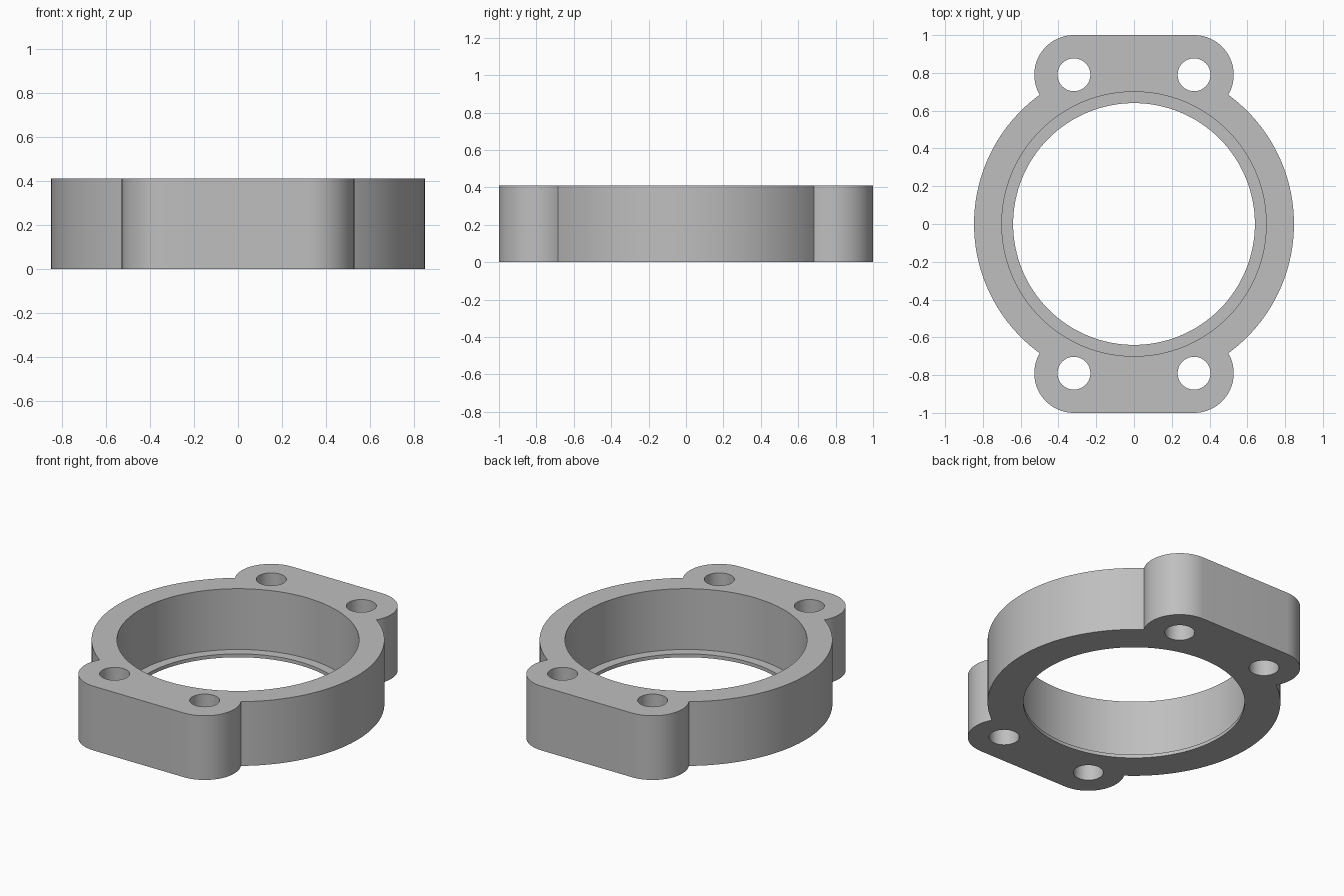
import bpy, bmesh, math

cube = bpy.data.objects.get("Cube")
if cube:
    bpy.data.objects.remove(cube, do_unlink=True)

HEIGHT, LIP = 0.41, 0.022
RING_R, BORE_R, LIP_R = 0.847, 0.70, 0.64
EAR_X, EAR_Y, EAR_R, HOLE_R = 0.318, 0.79, 0.21, 0.087

grey = bpy.data.materials.new("plain grey")
grey.use_nodes = True
colour = (0.52, 0.52, 0.52, 1)
grey.diffuse_color = colour
grey.node_tree.nodes["Principled BSDF"].inputs["Base Color"].default_value = colour


def arc(cx, cy, r, start, end, steps):
    angles = [start + (end - start) * i / steps for i in range(steps + 1)]
    return [(cx + r * math.cos(a), cy + r * math.sin(a)) for a in angles]


def circle(cx, cy, r, steps):
    return arc(cx, cy, r, 0, math.tau, steps)[:-1]


def add_stack(bm, sections):
    """Closed solid through matching loops, each given as (points, z)."""
    loops = [[bm.verts.new((x, y, z)) for x, y in pts] for pts, z in sections]
    for low, high in zip(loops, loops[1:]):
        for i in range(len(low)):
            j = (i + 1) % len(low)
            bm.faces.new((low[i], low[j], high[j], high[i]))
    bm.faces.new(loops[0][::-1])
    bm.faces.new(loops[-1])


def finish(name, bm):
    bmesh.ops.recalc_face_normals(bm, faces=bm.faces)
    mesh = bpy.data.meshes.new(name)
    bm.to_mesh(mesh)
    bm.free()
    mesh.materials.append(grey)
    obj = bpy.data.objects.new(name, mesh)
    bpy.context.collection.objects.link(obj)
    return obj


# Where the ring's circle meets the rounded corner of a mounting ear
dist = math.hypot(EAR_X, EAR_Y)
toward = math.atan2(EAR_Y, EAR_X)
along = (dist**2 + RING_R**2 - EAR_R**2) / (2 * dist)
meet = toward - math.acos(along / RING_R)
ear_start = math.atan2(RING_R * math.sin(meet) - EAR_Y, RING_R * math.cos(meet) - EAR_X)

# One quarter of the outline, mirrored into the other three
quarter = arc(0, 0, RING_R, 0, meet, 24)
quarter += arc(EAR_X, EAR_Y, EAR_R, ear_start, math.pi / 2, 24)[1:]
half = quarter + [(-x, y) for x, y in reversed(quarter)]
outline = half + [(x, -y) for x, y in reversed(half[1:-1])]

bm = bmesh.new()
add_stack(bm, [(outline, 0), (outline, HEIGHT)])
body = finish("flange_ring", bm)

# Stepped bore and four bolt holes
bm = bmesh.new()
wide, narrow = circle(0, 0, BORE_R, 128), circle(0, 0, LIP_R, 128)
add_stack(bm, [(narrow, -0.1), (narrow, LIP), (wide, LIP), (wide, HEIGHT + 0.1)])
for sx in (-1, 1):
    for sy in (-1, 1):
        hole = circle(sx * EAR_X, sy * EAR_Y, HOLE_R, 48)
        add_stack(bm, [(hole, -0.1), (hole, HEIGHT + 0.1)])
cutter = finish("hole_cutter", bm)
cutter.hide_render = True

cut = body.modifiers.new("holes", 'BOOLEAN')
cut.operation = 'DIFFERENCE'
cut.solver = 'EXACT'
cut.object = cutter
bpy.ops.object.select_all(action='DESELECT')
body.select_set(True)
bpy.context.view_layer.objects.active = body
bpy.ops.object.modifier_apply(modifier=cut.name)
bpy.data.objects.remove(cutter, do_unlink=True)
bpy.ops.object.shade_smooth_by_angle(angle=math.radians(30))
